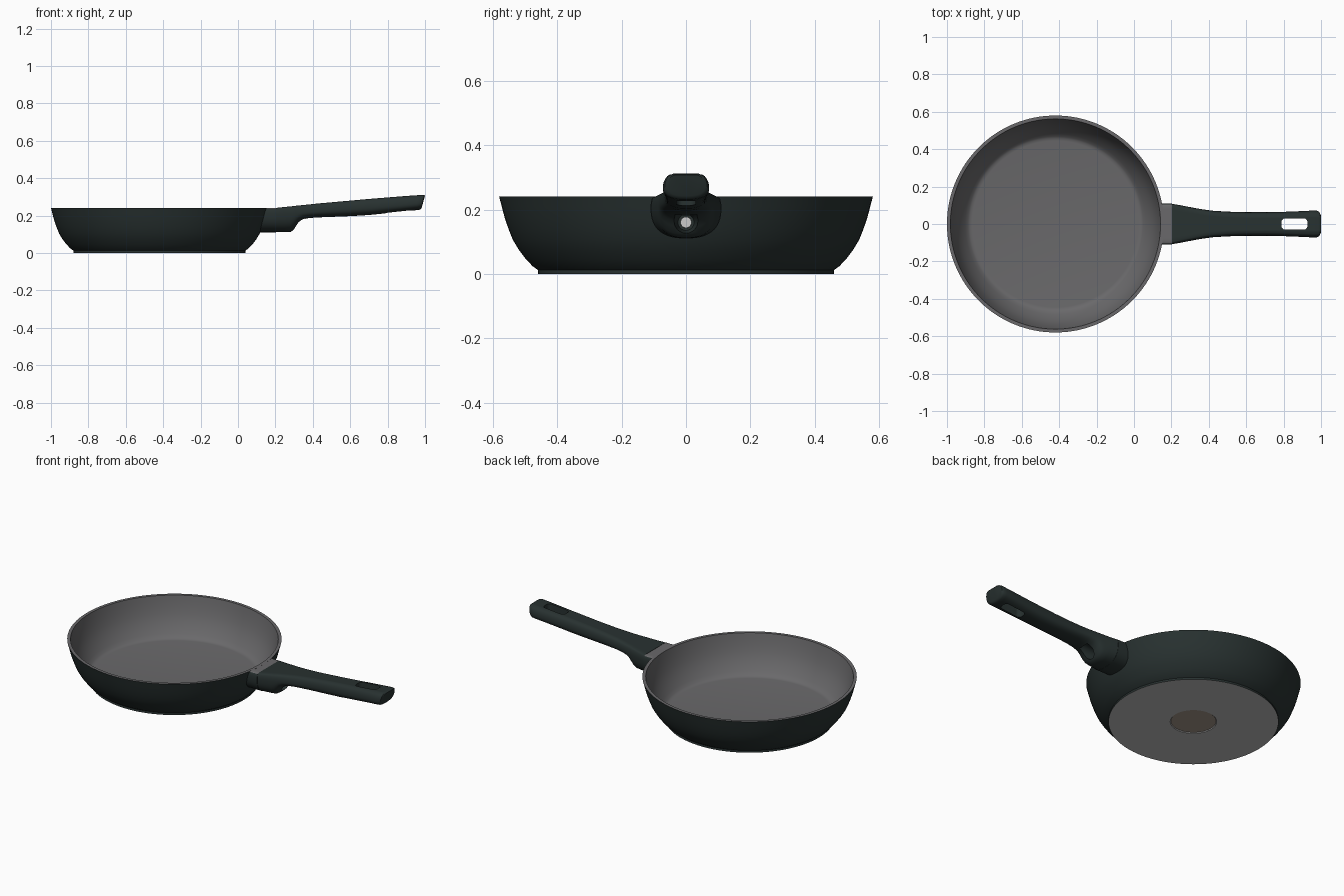
import bpy, bmesh, math
from mathutils import Matrix, Vector

if "Cube" in bpy.data.objects:
    bpy.data.objects.remove(bpy.data.objects["Cube"])

CX = -0.42  # pan axis


def material(name, rgb):
    m = bpy.data.materials.new(name)
    m.diffuse_color = (*rgb, 1)
    m.use_nodes = True
    m.node_tree.nodes["Principled BSDF"].inputs["Base Color"].default_value = m.diffuse_color
    return m


DARK = material("dark green black", (0.021, 0.031, 0.030))
GREY = material("coating grey", (0.142, 0.140, 0.145))
BASE = material("base grey", (0.5, 0.5, 0.5))
BRONZE = material("bronze grey", (0.36, 0.30, 0.25))
STEEL = material("steel", (0.6, 0.6, 0.6))


def finish(bm, name, mats):
    bmesh.ops.recalc_face_normals(bm, faces=bm.faces)
    me = bpy.data.meshes.new(name)
    bm.to_mesh(me)
    bm.free()
    ob = bpy.data.objects.new(name, me)
    bpy.context.collection.objects.link(ob)
    for m in mats:
        me.materials.append(m)
    return ob


def activate(ob):
    bpy.ops.object.select_all(action='DESELECT')
    ob.select_set(True)
    bpy.context.view_layer.objects.active = ob


def smooth(ob, angle=35):
    activate(ob)
    bpy.ops.object.shade_smooth_by_angle(angle=math.radians(angle))


def lathe(name, profile, mats, steps=128):
    """profile: (radius, z, material of the segment leaving this point)"""
    bm = bmesh.new()
    rings = []
    for r, z, _ in profile:
        n = 1 if r == 0 else steps
        rings.append([bm.verts.new((CX + r * math.cos(math.tau * i / steps),
                                    r * math.sin(math.tau * i / steps), z)) for i in range(n)])
    for k in range(len(rings) - 1):
        a, b = rings[k], rings[k + 1]
        for i in range(steps):
            j = (i + 1) % steps
            quad = [a[i % len(a)], a[j % len(a)], b[j % len(b)], b[i % len(b)]]
            f = bm.faces.new(list(dict.fromkeys(quad)))
            f.material_index = profile[k][2]
    return finish(bm, name, mats)


# Pan body: outer wall, rim, inside and base
OUTER = [(0.46, 0), (0.459, 0.012), (0.476, 0.024), (0.497, 0.046), (0.519, 0.075), (0.537, 0.105),
         (0.551, 0.14), (0.563, 0.175), (0.572, 0.21), (0.58, 0.24)]
INNER = [(0.562, 0.24), (0.556, 0.21), (0.547, 0.175), (0.536, 0.14), (0.521, 0.105), (0.503, 0.075),
         (0.483, 0.047), (0.468, 0.031), (0.458, 0.025), (0.445, 0.023), (0, 0.023)]
profile = [(0, 0.004, 3), (0.122, 0.004, 2), (0.126, 0, 2), (0.455, 0, 2)]
profile += [(r, z, 0) for r, z in OUTER[:-1]] + [(*OUTER[-1], 1)]
profile += [(r, z, 1) for r, z in INNER]
smooth(lathe("pan_body", profile, [DARK, GREY, BASE, BRONZE]))


def wall_radius(z):
    for (r0, z0), (r1, z1) in zip(OUTER, OUTER[1:]):
        if z <= z1:
            return r0 + (r1 - r0) * (z - z0) / (z1 - z0)
    return OUTER[-1][0]


def section(wt, w, zt, zm, zb, power=2.5):
    """Flat top, sloping shoulders, rounded belly; returns (y, z) loop"""
    right = [(wt * t, zt) for t in (0, 0.25, 0.5, 0.75, 0.9)]
    for i in range(7):
        a = math.pi / 2 * (1 - i / 6)
        right.append((wt + (w - wt) * math.cos(a), zm + (zt - 0.002 - zm) * math.sin(a)))
    for i in range(1, 17):
        a = math.pi / 2 * i / 16
        right.append((w * max(math.cos(a), 0) ** (2 / power), zm - (zm - zb) * math.sin(a) ** (2 / power)))
    right[-1] = (0, zb)
    return right + [(-y, z) for y, z in right[-2:0:-1]]


def loft(name, rings, mats, start_cap=True):
    bm = bmesh.new()
    vs = [[bm.verts.new(p) for p in ring] for ring in rings]
    n = len(vs[0])
    for a, b in zip(vs, vs[1:]):
        for i in range(n):
            j = (i + 1) % n
            bm.faces.new((a[i], a[j], b[j], b[i]))
    if start_cap:
        bm.faces.new(vs[0])
    bm.faces.new(vs[-1])
    return finish(bm, name, mats)


# Bracket joining the wall to the handle; its open end is buried in the curved wall
D = section(0.102, 0.11, 0.2395, 0.205, 0.11)
start = [(CX + math.sqrt((wall_radius(z) - 0.006) ** 2 - y * y), y, z) for y, z in D]
bracket = loft("handle_bracket", [start, [(0.203, y, z) for y, z in D]], [DARK, GREY], False)
for f in bracket.data.polygons:
    f.material_index = 1 if f.normal.z > 0.8 else 0
smooth(bracket)

# Handle: x, top half width, half width, top z, widest z, bottom z, end slant
STATIONS = [
    (0.203, 0.098, 0.108, 0.241, 0.205, 0.111, 0), (0.25, 0.086, 0.1, 0.246, 0.208, 0.111, 0),
    (0.28, 0.080, 0.094, 0.249, 0.210, 0.112, 0), (0.297, 0.076, 0.091, 0.251, 0.212, 0.123, 0),
    (0.312, 0.073, 0.088, 0.253, 0.214, 0.145, 0), (0.325, 0.070, 0.085, 0.254, 0.216, 0.163, 0),
    (0.345, 0.066, 0.082, 0.256, 0.220, 0.178, 0), (0.375, 0.060, 0.077, 0.259, 0.222, 0.186, 0),
    (0.42, 0.053, 0.071, 0.264, 0.225, 0.190, 0), (0.5, 0.046, 0.066, 0.271, 0.232, 0.193, 0),
    (0.6, 0.042, 0.063, 0.280, 0.239, 0.197, 0), (0.7, 0.041, 0.063, 0.289, 0.246, 0.203, 0),
    (0.8, 0.042, 0.065, 0.297, 0.254, 0.213, 0), (0.9, 0.044, 0.069, 0.305, 0.262, 0.224, 0),
    (0.96, 0.045, 0.072, 0.309, 0.267, 0.229, 0.005), (0.985, 0.045, 0.071, 0.311, 0.269, 0.231, 0.014),
    (0.996, 0.043, 0.066, 0.310, 0.270, 0.235, 0.018), (1.0, 0.039, 0.058, 0.307, 0.271, 0.242, 0.018)]
rings = []
for x, wt, w, zt, zm, zb, slant in STATIONS:
    rings.append([(x - slant * (zt - z) / (zt - zb), y, z) for y, z in section(wt, w, zt, zm, zb)])
handle = loft("handle", rings, [DARK])


def cut(target, cutter):
    activate(target)
    mod = target.modifiers.new("cut", 'BOOLEAN')
    mod.operation, mod.solver, mod.object = 'DIFFERENCE', 'EXACT', cutter
    bpy.ops.object.modifier_apply(modifier="cut")
    bpy.data.objects.remove(cutter)


# Hanging slot with round corners
slot = []
for cx, cy, a0 in ((0.907, 0.009, 0), (0.809, 0.009, 90), (0.809, -0.009, 180), (0.907, -0.009, 270)):
    for i in range(9):
        a = math.radians(a0 + 90 * i / 8)
        slot.append((cx + 0.021 * math.cos(a), cy + 0.021 * math.sin(a)))
cut(handle, loft("slot_cutter", [[(x, y, z) for x, y in slot] for z in (0.1, 0.4)], []))


def rod(name, x0, x1, r0, r1, mats, z=0.16):
    bm = bmesh.new()
    mat = Matrix.Translation(((x0 + x1) / 2, 0, z)) @ Matrix.Rotation(math.pi / 2, 4, 'Y')
    bmesh.ops.create_cone(bm, cap_ends=True, segments=40, radius1=r0, radius2=r1,
                          depth=x1 - x0, matrix=mat)
    return finish(bm, name, mats)


# Flared screw recess under the neck, with the screw inside
cut(handle, rod("recess_cutter", 0.235, 0.36, 0.025, 0.042, []))
smooth(handle)
smooth(rod("screw", 0.225, 0.25, 0.018, 0.017, [STEEL]))
